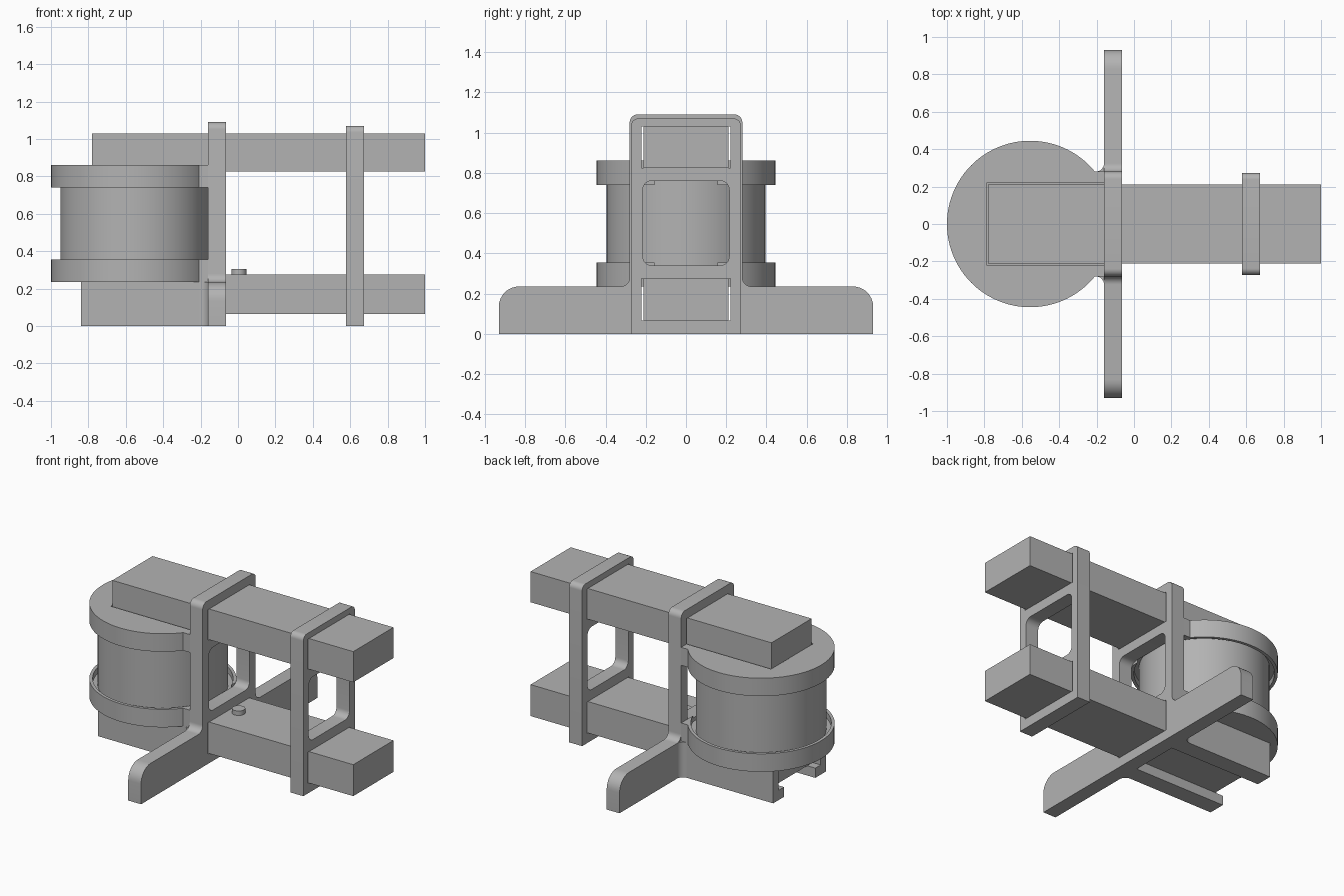
import bpy, bmesh, math
from mathutils import Vector

cube = bpy.data.objects.get("Cube")
if cube:
    bpy.data.objects.remove(cube, do_unlink=True)

grey = bpy.data.materials.new("plain grey")
grey.use_nodes = True
grey.diffuse_color = (0.45, 0.45, 0.45, 1)
grey.node_tree.nodes["Principled BSDF"].inputs["Base Color"].default_value = (0.45, 0.45, 0.45, 1)

DRUM_X = -0.555
SLOT = 0.222
BAR_HALF = 0.212


def add(name, mesh):
    obj = bpy.data.objects.new(name, mesh)
    bpy.context.collection.objects.link(obj)
    mesh.materials.clear()
    mesh.materials.append(grey)
    return obj


def box(name, x, y, z):
    bm = bmesh.new()
    bmesh.ops.create_cube(bm, size=1)
    for v in bm.verts:
        v.co = Vector([(r[0] + r[1]) / 2 + c * (r[1] - r[0]) for c, r in zip(v.co, (x, y, z))])
    mesh = bpy.data.meshes.new(name)
    bm.to_mesh(mesh)
    bm.free()
    return add(name, mesh)


def cylinder(name, x, radius, z0, z1, sides=96):
    bm = bmesh.new()
    bmesh.ops.create_cone(bm, cap_ends=True, segments=sides, radius1=radius, radius2=radius, depth=z1 - z0)
    bmesh.ops.translate(bm, vec=(x, 0, (z0 + z1) / 2), verts=bm.verts)
    mesh = bpy.data.meshes.new(name)
    bm.to_mesh(mesh)
    bm.free()
    return add(name, mesh)


def rounded(corners, steps=8):
    """Outline from (u, v, radius) corners, each rounded by an arc."""
    out = []
    for i, (u, v, r) in enumerate(corners):
        p = Vector((u, v))
        if r == 0:
            out.append(p)
            continue
        a = (Vector(corners[i - 1][:2]) - p).normalized()
        b = (Vector(corners[(i + 1) % len(corners)][:2]) - p).normalized()
        centre = p + (a + b) * r
        for k in range(steps + 1):
            t = k / steps * math.pi / 2
            out.append(centre - b * r * math.cos(t) - a * r * math.sin(t))
    return out


def rect(half, z0, z1, r=0):
    return rounded([(-half, z0, r), (half, z0, r), (half, z1, r), (-half, z1, r)])


def baked(obj):
    return bpy.data.meshes.new_from_object(obj.evaluated_get(bpy.context.evaluated_depsgraph_get()))


def plate(name, outlines, lo, hi, upright=True):
    """Extruded plate; the first outline is the rim, the rest are holes."""
    curve = bpy.data.curves.new(name, "CURVE")
    curve.dimensions = "2D"
    curve.fill_mode = "BOTH"
    curve.extrude = (hi - lo) / 2
    for pts in outlines:
        s = curve.splines.new("POLY")
        s.points.add(len(pts) - 1)
        for q, p in zip(s.points, pts):
            q.co = (p.x, p.y, 0, 1)
        s.use_cyclic_u = True
    tmp = bpy.data.objects.new(name + " outline", curve)
    bpy.context.collection.objects.link(tmp)
    bpy.context.view_layer.update()
    mesh = baked(tmp)
    bpy.data.objects.remove(tmp, do_unlink=True)
    mid = (lo + hi) / 2
    for v in mesh.vertices:
        a, b, c = v.co
        v.co = (c + mid, a, b) if upright else (a, b, c + mid)
    bm = bmesh.new()
    bm.from_mesh(mesh)
    bmesh.ops.remove_doubles(bm, verts=bm.verts, dist=0.0001)
    bmesh.ops.recalc_face_normals(bm, faces=bm.faces)
    bm.to_mesh(mesh)
    bm.free()
    return add(name, mesh)


def combine(obj, tool, operation):
    mod = obj.modifiers.new("cut", "BOOLEAN")
    mod.object, mod.operation, mod.solver = tool, operation, "EXACT"
    bpy.context.view_layer.update()
    mesh = baked(obj)
    obj.modifiers.clear()
    obj.data = mesh
    bpy.data.objects.remove(tool, do_unlink=True)


# Frames with two bar slots and a rounded opening between
def windows():
    return [rect(SLOT, 0.065, 0.275), rect(0.215, 0.34, 0.76, 0.045), rect(SLOT, 0.825, 1.03)]


half = [(0.93, 0, 0), (0.93, 0.235, 0.1), (0.28, 0.235, 0.045), (0.28, 1.09, 0.04)]
foot_outline = rounded(half + [(-y, z, r) for y, z, r in reversed(half)])
plate("footed_frame", [foot_outline] + windows(), -0.16, -0.065)
plate("outer_frame", [rounded([(-0.272, 0, 0), (0.272, 0, 0), (0.272, 1.07, 0.035), (-0.272, 1.07, 0.035)])]
      + windows(), 0.577, 0.673)

# Long bars
box("lower_bar", (-0.78, 1), (-BAR_HALF, BAR_HALF), (0.065, 0.275))
box("upper_bar", (-0.78, 1), (-BAR_HALF, BAR_HALF), (0.825, 1.03))
cylinder("bar_pin", 0.005, 0.04, 0.27, 0.305, 32)

# Lipped rails under the drum
for side, s in (("left", 1), ("right", -1)):
    section = [Vector((s * y, z)) for y, z in
               ((0.28, 0), (0.28, 0.235), (SLOT, 0.235), (SLOT, 0.065), (0.165, 0.065), (0.165, 0))]
    plate(side + "_rail", [section], -0.84, -0.16)
    fillet = [(-0.16, 0.275), (-0.205, 0.275)]
    fillet += [(-0.205 + 0.045 * math.sin(t), 0.325 - 0.045 * math.cos(t))
              for t in [k * math.pi / 16 for k in range(9)]]
    plate(side + "_rail_fillet", [[Vector((x, s * y)) for x, y in fillet]], 0, 0.235, False)

# Drum: wound body between two recessed flanges joined to the frame
cylinder("drum_body", DRUM_X, 0.395, 0.3, 0.79)
flanges = (("lower_flange", 0.235, 0.355, (0.315, 0.5), (0.1, 0.275)),
           ("upper_flange", 0.74, 0.86, (0.6, 0.78), (0.825, 1)))
for name, z0, z1, recess, slot in flanges:
    flange = cylinder(name, DRUM_X, 0.445, z0, z1)
    # Trim at the frame, then join the web
    combine(flange, box("trim", (-0.16, 0.2), (-1, 1), (0, 1.2)), "DIFFERENCE")
    combine(flange, box("web", (-0.3, -0.16), (-0.28, 0.28), (z0, z1)), "UNION")
    combine(flange, cylinder("recess", DRUM_X, 0.425, *recess), "DIFFERENCE")
    combine(flange, box("slot", (-0.785, 0), (-SLOT, SLOT), slot), "DIFFERENCE")

# Smooth shading on curved walls
for obj in bpy.context.scene.objects:
    if obj.type == "MESH":
        bpy.ops.object.select_all(action="DESELECT")
        obj.select_set(True)
        bpy.context.view_layer.objects.active = obj
        bpy.ops.object.shade_smooth_by_angle(angle=math.radians(30))
